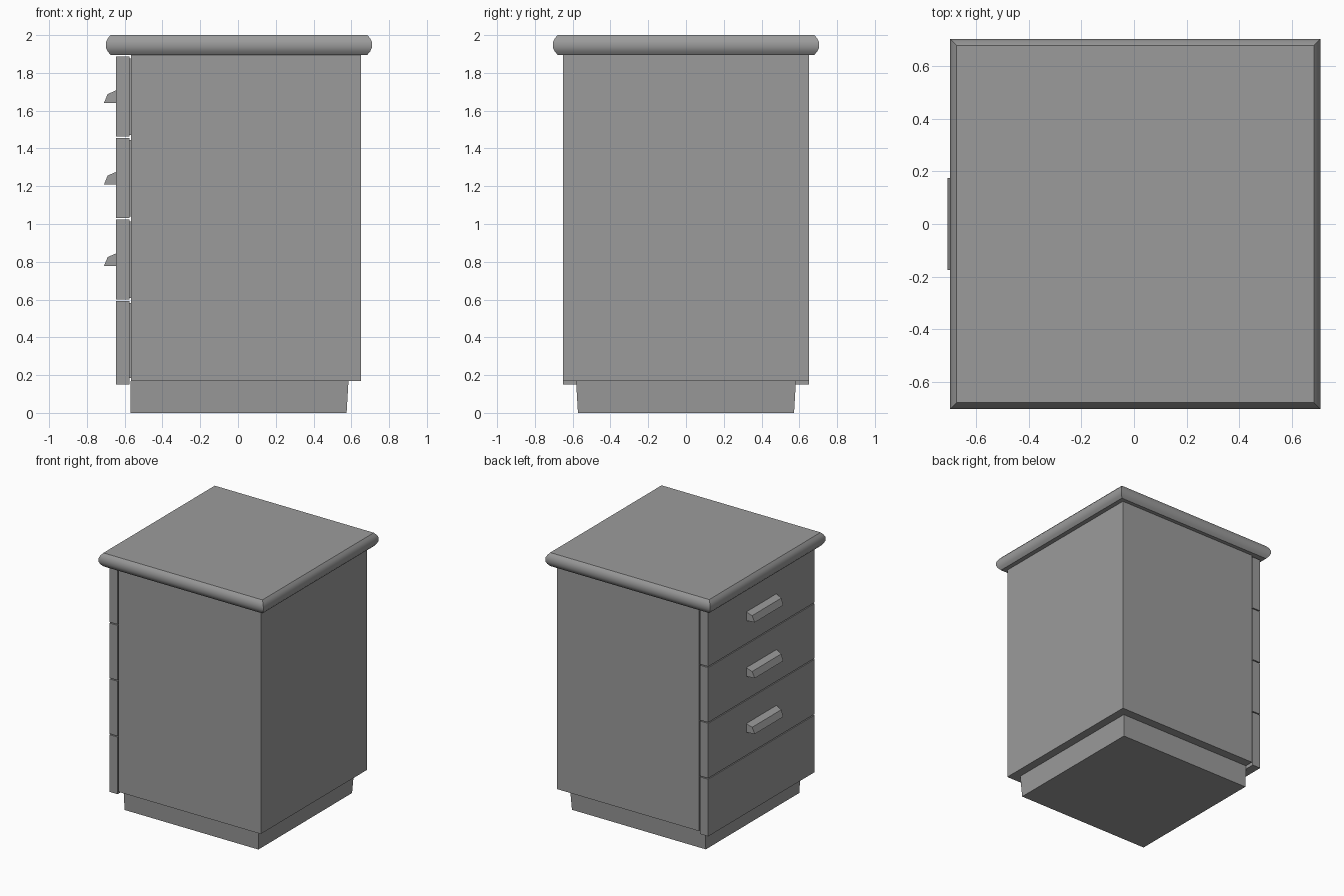
import bpy
import bmesh

old = bpy.data.objects.get("Cube")
if old:
    bpy.data.objects.remove(old, do_unlink=True)

grey = bpy.data.materials.new("plain_grey")
grey.use_nodes = True
colour = (0.33, 0.33, 0.33, 1)
grey.diffuse_color = colour
grey.node_tree.nodes["Principled BSDF"].inputs["Base Color"].default_value = colour


def finish(name, bm):
    bmesh.ops.recalc_face_normals(bm, faces=bm.faces)
    mesh = bpy.data.meshes.new(name)
    bm.to_mesh(mesh)
    bm.free()
    mesh.materials.append(grey)
    obj = bpy.data.objects.new(name, mesh)
    bpy.context.collection.objects.link(obj)
    return obj


def loft(name, rings):
    """Skin a stack of matching vertex rings and cap both ends."""
    bm = bmesh.new()
    loops = [[bm.verts.new(p) for p in ring] for ring in rings]
    n = len(loops[0])
    for a, b in zip(loops, loops[1:]):
        for i in range(n):
            j = (i + 1) % n
            bm.faces.new((a[i], a[j], b[j], b[i]))
    bm.faces.new(loops[0])
    bm.faces.new(loops[-1])
    return finish(name, bm)


def rect(x0, x1, half_y, z):
    return [(x0, -half_y, z), (x1, -half_y, z), (x1, half_y, z), (x0, half_y, z)]


def box(name, x0, x1, half_y, z0, z1):
    return loft(name, [rect(x0, x1, half_y, z) for z in (z0, z1)])


# Tapered plinth and carcass
loft("plinth", [rect(-0.57, 0.575, 0.572, 0), rect(-0.57, 0.585, 0.582, 0.17)])
box("carcass", -0.567, 0.65, 0.65, 0.17, 1.896)

# Worktop with a rounded, mitred rim
rim = [(0.68, 1.896), (0.695, 1.914), (0.705, 1.935),
       (0.705, 1.961), (0.695, 1.982), (0.68, 2.0)]
top = loft("worktop", [rect(0.005 - r, 0.005 + r, r, z) for r, z in rim])
bpy.ops.object.select_all(action="DESELECT")
top.select_set(True)
bpy.context.view_layer.objects.active = top
bpy.ops.object.shade_smooth_by_angle(angle=0.62)

# Drawer fronts on the -x side, the upper three with wedge handles
handle_profile = [(-0.644, 0, 0.184), (-0.71, 0, 0.174),
                  (-0.69, 0.048, 0.178), (-0.644, 0.068, 0.184)]
for i in range(4):
    high = 1.886 - i * 0.4315
    low = high - 0.424 if i < 3 else 0.15
    box(f"drawer_front_{i + 1}", -0.645, -0.575, 0.65, low, high)
    box(f"drawer_spacer_{i + 1}", -0.576, -0.566, 0.635, max(low + 0.01, 0.185), high - 0.01)
    if i < 3:
        base = high - 0.246
        loft(f"handle_{i + 1}", [[(x, side * y, base + z) for x, z, y in handle_profile]
                                 for side in (-1, 1)])
